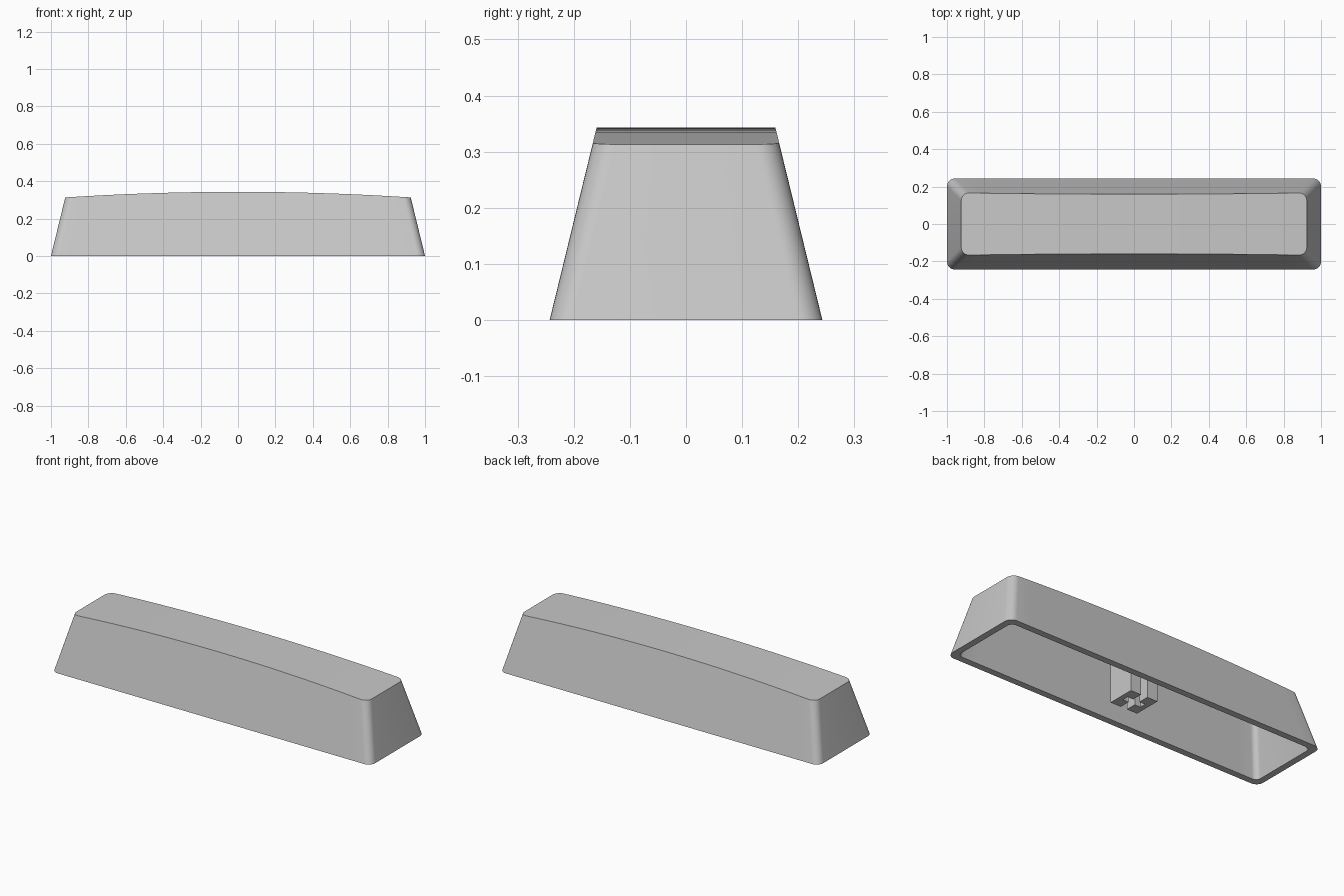
import bpy, bmesh
from math import cos, sin, pi

if "Cube" in bpy.data.objects:
    bpy.data.objects.remove(bpy.data.objects["Cube"], do_unlink=True)

HALF_X, HALF_Y = 1.0, 0.243
SLOPE = 0.244          # inward lean of the walls per unit height
EDGE_Z, CROWN = 0.313, 0.03
TOP_X = HALF_X - SLOPE * EDGE_Z
WALL, ROOF = 0.037, 0.04
ARC, SPAN = 8, 24

grey = bpy.data.materials.new("light_grey_plastic")
grey.use_nodes = True
colour = (0.58, 0.58, 0.58, 1)
grey.diffuse_color = colour
grey.node_tree.nodes["Principled BSDF"].inputs["Base Color"].default_value = colour


def finish(bm, name):
    bmesh.ops.recalc_face_normals(bm, faces=bm.faces)
    mesh = bpy.data.meshes.new(name)
    bm.to_mesh(mesh)
    bm.free()
    mesh.materials.append(grey)
    obj = bpy.data.objects.new(name, mesh)
    bpy.context.collection.objects.link(obj)
    bpy.ops.object.select_all(action='DESELECT')
    obj.select_set(True)
    bpy.context.view_layer.objects.active = obj
    bpy.ops.object.shade_smooth_by_angle(angle=pi / 6)
    return obj


def crown(x):
    return EDGE_Z + CROWN * (1 - (x / TOP_X) ** 2)


def ring(bm, height, edge_z, inset, radius):
    """Rounded rectangle lying on the tapered walls, at height(x)."""
    hx = HALF_X - inset - SLOPE * edge_z
    cx = hx - radius
    arc = [(cx + radius * cos(a), radius * (1 - sin(a)))
           for a in (pi / 2 * i / ARC for i in range(ARC + 1))]
    line = [(cx * (1 - 2 * i / SPAN), 0) for i in range(1, SPAN)]
    half = arc + line + [(-x, d) for x, d in reversed(arc)]
    pts = []
    for x, d in half:
        z = height(x)
        pts.append((x, HALF_Y - inset - SLOPE * z - d, z))
    pts += [(x, -y, z) for x, y, z in reversed(pts)]
    return [bm.verts.new(p) for p in pts]


def bridge(bm, a, b):
    n = len(a)
    for i in range(n):
        j = (i + 1) % n
        bm.faces.new((a[i], a[j], b[j], b[i]))


def cap(bm, loop):
    # strips running from the back edge to the front edge
    n = len(loop)
    for i in range(n // 2 - 1):
        bm.faces.new((loop[i], loop[i + 1], loop[n - 2 - i], loop[n - 1 - i]))


# Hollow tapered cap with a gently arched top
bm = bmesh.new()
outer_low = ring(bm, lambda x: 0, 0, 0, 0.042)
outer_top = ring(bm, crown, EDGE_Z, 0, 0.042)
inner_low = ring(bm, lambda x: 0, 0, WALL, 0.03)
inner_top = ring(bm, lambda x: crown(x) - ROOF, EDGE_Z - ROOF, WALL, 0.03)
bridge(bm, outer_low, outer_top)
bridge(bm, outer_low, inner_low)
bridge(bm, inner_low, inner_top)
cap(bm, outer_top)
cap(bm, inner_top)
finish(bm, "cap_shell")

# Two C-shaped stem halves that leave a cross-shaped slot between them
OUT, SLOT_END, GAP, DEPTH, SLOT = 0.085, 0.056, 0.02, 0.078, 0.018
profile = [(GAP, -DEPTH), (OUT, -DEPTH), (OUT, DEPTH), (GAP, DEPTH),
           (GAP, SLOT), (SLOT_END, SLOT), (SLOT_END, -SLOT), (GAP, -SLOT)]
for side, name in ((1, "left_stem"), (-1, "right_stem")):
    bm = bmesh.new()
    base = bm.faces.new([bm.verts.new((side * x, y, 0)) for x, y in profile])
    grown = bmesh.ops.extrude_face_region(bm, geom=[base], use_keep_orig=True)
    top = [v for v in grown["geom"] if isinstance(v, bmesh.types.BMVert)]
    bmesh.ops.translate(bm, verts=top, vec=(0, 0, EDGE_Z + 0.005))
    finish(bm, name)
